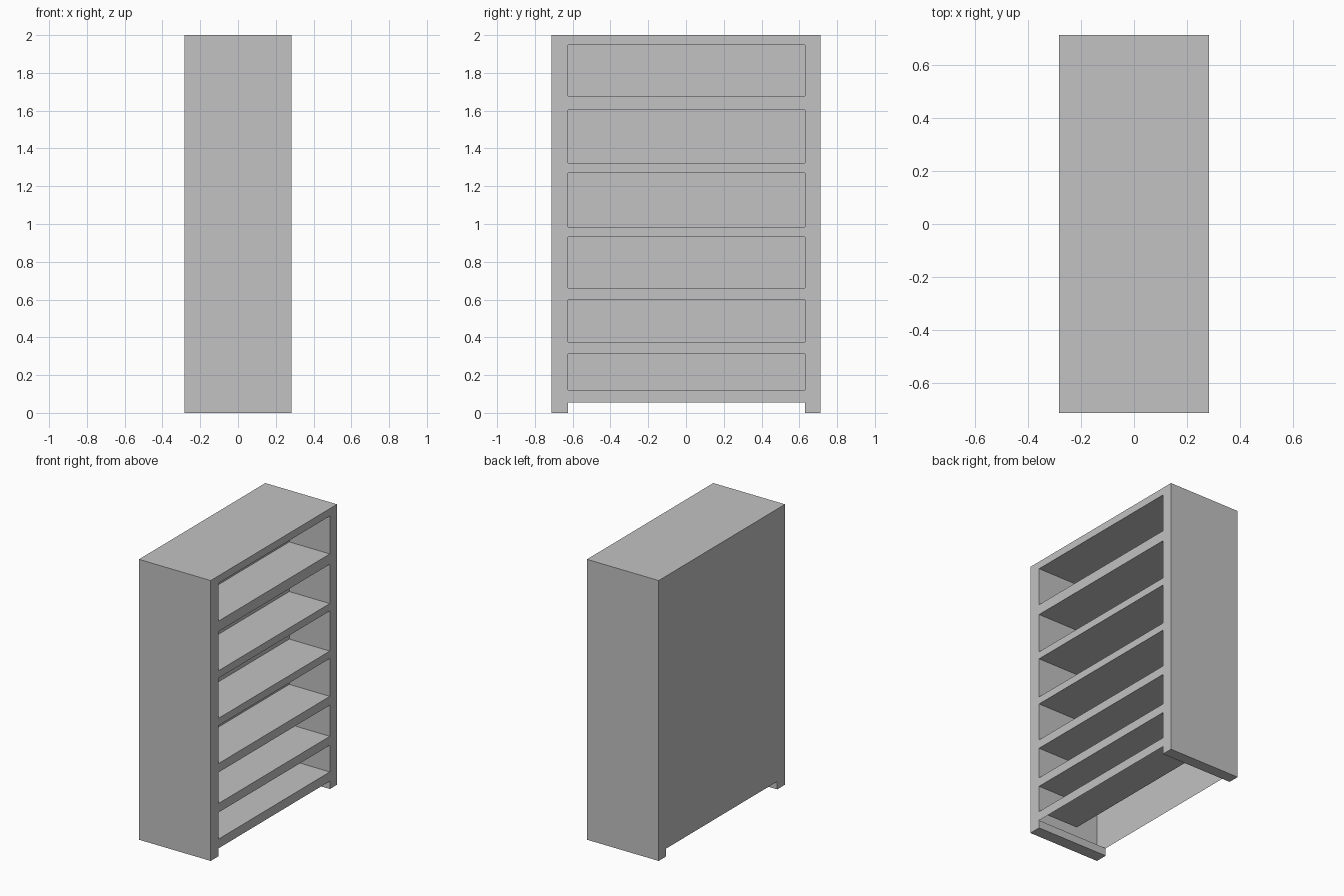
import bpy
import bmesh

cube = bpy.data.objects.get("Cube")
if cube:
    bpy.data.objects.remove(cube)

# Main dimensions
X, Y, H = 0.283, 0.712, 2.0
Y0, Y1 = -0.624, 0.631      # opening sides
KICK = 0.056                # height of the gap between the feet
POCKET = -0.037             # back of the compartments
LEVELS = [(0.122, 0.312), (0.376, 0.598), (0.661, 0.931),
          (0.984, 1.27), (1.323, 1.603), (1.677, 1.947)]

grey = bpy.data.materials.new("light_grey")
grey.use_nodes = True
colour = (0.54, 0.54, 0.54, 1)
grey.diffuse_color = colour
grey.node_tree.nodes["Principled BSDF"].inputs["Base Color"].default_value = colour


def sheet(bm, axis, at, a, b, flip=False):
    """Rectangle across one axis; a and b are ranges on the other two axes."""
    corners = [(a[0], b[0]), (a[1], b[0]), (a[1], b[1]), (a[0], b[1])]
    verts = []
    for c in corners:
        p = list(c)
        p.insert(axis, at)
        verts.append(bm.verts.new(p))
    face = bm.faces.new(verts)
    # the natural winding faces +x, -y and +z
    if flip:
        face.normal_flip()


def finish(name, bm):
    bmesh.ops.remove_doubles(bm, verts=bm.verts[:], dist=0.0001)
    mesh = bpy.data.meshes.new(name)
    bm.to_mesh(mesh)
    bm.free()
    mesh.materials.append(grey)
    obj = bpy.data.objects.new(name, mesh)
    bpy.context.collection.objects.link(obj)
    return obj


depth = (-X, X)

# Outer shell: top, two sides and the back panel above the gap
bm = bmesh.new()
sheet(bm, 2, H, depth, (-Y, Y))
sheet(bm, 1, -Y, depth, (0, H))
sheet(bm, 1, Y, depth, (0, H), flip=True)
sheet(bm, 0, -X, (Y0, Y1), (KICK, H), flip=True)
for span in ((-Y, Y0), (Y1, Y)):
    sheet(bm, 0, -X, span, (0, H), flip=True)
finish("cabinet_shell", bm)

# Face frame: stiles at the sides and rails between the openings
bm = bmesh.new()
for span in ((-Y, Y0), (Y1, Y)):
    sheet(bm, 0, X, span, (0, H))
edges = [KICK] + [z for level in LEVELS for z in level] + [H]
for low, high in zip(edges[::2], edges[1::2]):
    sheet(bm, 0, X, (Y0, Y1), (low, high))
finish("face_frame", bm)

# Open compartments behind the frame
inner = (POCKET, X)
for i, (low, high) in enumerate(LEVELS, 1):
    bm = bmesh.new()
    sheet(bm, 2, low, inner, (Y0, Y1))
    sheet(bm, 2, high, inner, (Y0, Y1), flip=True)
    sheet(bm, 1, Y0, inner, (low, high), flip=True)
    sheet(bm, 1, Y1, inner, (low, high))
    sheet(bm, 0, POCKET, (Y0, Y1), (low, high))
    finish(f"compartment_{i}", bm)

# Feet: sole and the low face toward the gap
for name, span, gap_y in (("right_side_foot", (-Y, Y0), Y0),
                          ("left_side_foot", (Y1, Y), Y1)):
    bm = bmesh.new()
    sheet(bm, 2, 0, depth, span, flip=True)
    sheet(bm, 1, gap_y, depth, (0, KICK), flip=gap_y < 0)
    finish(name, bm)
